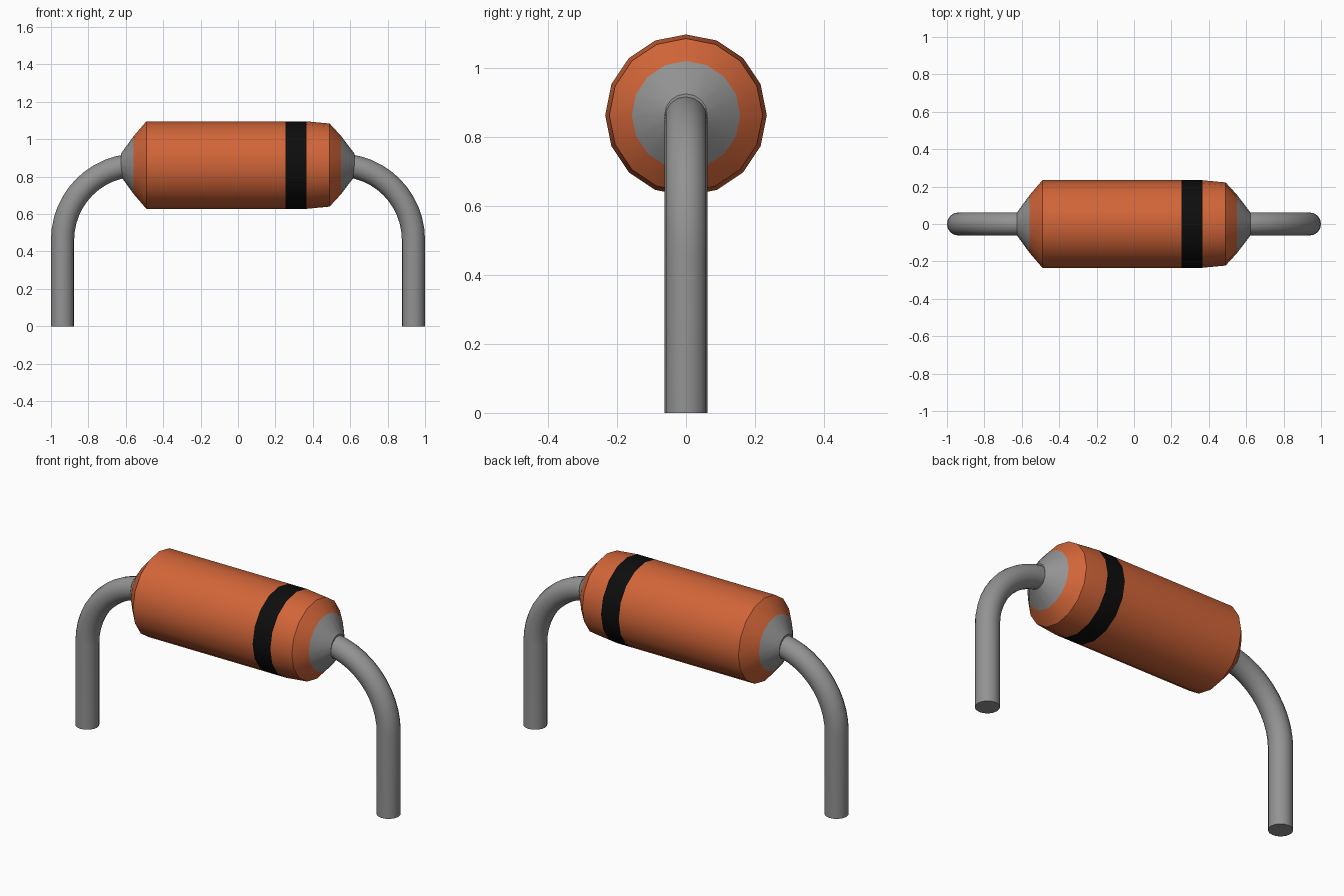
import bpy, bmesh, math
from mathutils import Vector

if "Cube" in bpy.data.objects:
    bpy.data.objects.remove(bpy.data.objects["Cube"])

SIDES = 16
AXIS_Z = 0.862      # height of the body axis
WIRE_R = 0.062
BEND_R = 0.40       # centre-line radius of the lead bend
LEG_X = 0.938


def material(name, rgb):
    m = bpy.data.materials.new(name)
    m.use_nodes = True
    m.diffuse_color = (*rgb, 1)
    m.node_tree.nodes["Principled BSDF"].inputs["Base Color"].default_value = (*rgb, 1)
    return m


orange = material("orange coating", (0.64, 0.13, 0.04))
black = material("black band", (0.004, 0.004, 0.004))
grey = material("grey metal", (0.29, 0.29, 0.29))


def loft(name, stations, materials, slots=None):
    """Skin round rings along the xz plane; station = (x, z, radius, heading angle)."""
    bm = bmesh.new()
    rings = []
    for x, z, r, heading in stations:
        across = Vector((-math.sin(heading), 0, math.cos(heading)))
        ring = []
        for i in range(SIDES):
            a = 2 * math.pi * i / SIDES
            offset = across * math.cos(a) + Vector((0, 1, 0)) * math.sin(a)
            ring.append(bm.verts.new(Vector((x, 0, z)) + offset * r))
        rings.append(ring)
    for k, (a, b) in enumerate(zip(rings, rings[1:])):
        for i in range(SIDES):
            j = (i + 1) % SIDES
            face = bm.faces.new((a[i], a[j], b[j], b[i]))
            face.material_index = slots[k] if slots else 0
    for k, ring in ((0, rings[0]), (-1, rings[-1])):
        cap = bm.faces.new(ring)
        cap.material_index = slots[k] if slots else 0
    bmesh.ops.recalc_face_normals(bm, faces=bm.faces)
    mesh = bpy.data.meshes.new(name)
    bm.to_mesh(mesh)
    bm.free()
    for m in materials:
        mesh.materials.append(m)
    obj = bpy.data.objects.new(name, mesh)
    bpy.context.collection.objects.link(obj)
    bpy.ops.object.select_all(action='DESELECT')
    obj.select_set(True)
    bpy.context.view_layer.objects.active = obj
    bpy.ops.object.shade_smooth_by_angle(angle=math.radians(30))
    return obj


# Body: metal end cones, orange coating and a flush black band
profile = [(-0.625, 0.062), (-0.56, 0.152), (-0.49, 0.234), (0.255, 0.234),
           (0.365, 0.234), (0.49, 0.222), (0.55, 0.157), (0.622, 0.062)]
loft("body", [(x, AXIS_Z, r, 0) for x, r in profile],
     [orange, black, grey], [2, 0, 0, 1, 0, 0, 2])

# Leads: straight leg, then a quarter bend running into the body
for name, side in (("left_lead", 1), ("right_lead", -1)):
    path = [(side * LEG_X, 0, WIRE_R, math.pi / 2)]
    for i in range(13):
        t = math.pi / 2 * i / 12
        x = LEG_X - BEND_R + BEND_R * math.cos(t)
        z = AXIS_Z - BEND_R + BEND_R * math.sin(t)
        path.append((side * x, z, WIRE_R, math.pi / 2 + side * t))
    loft(name, path, [grey])
